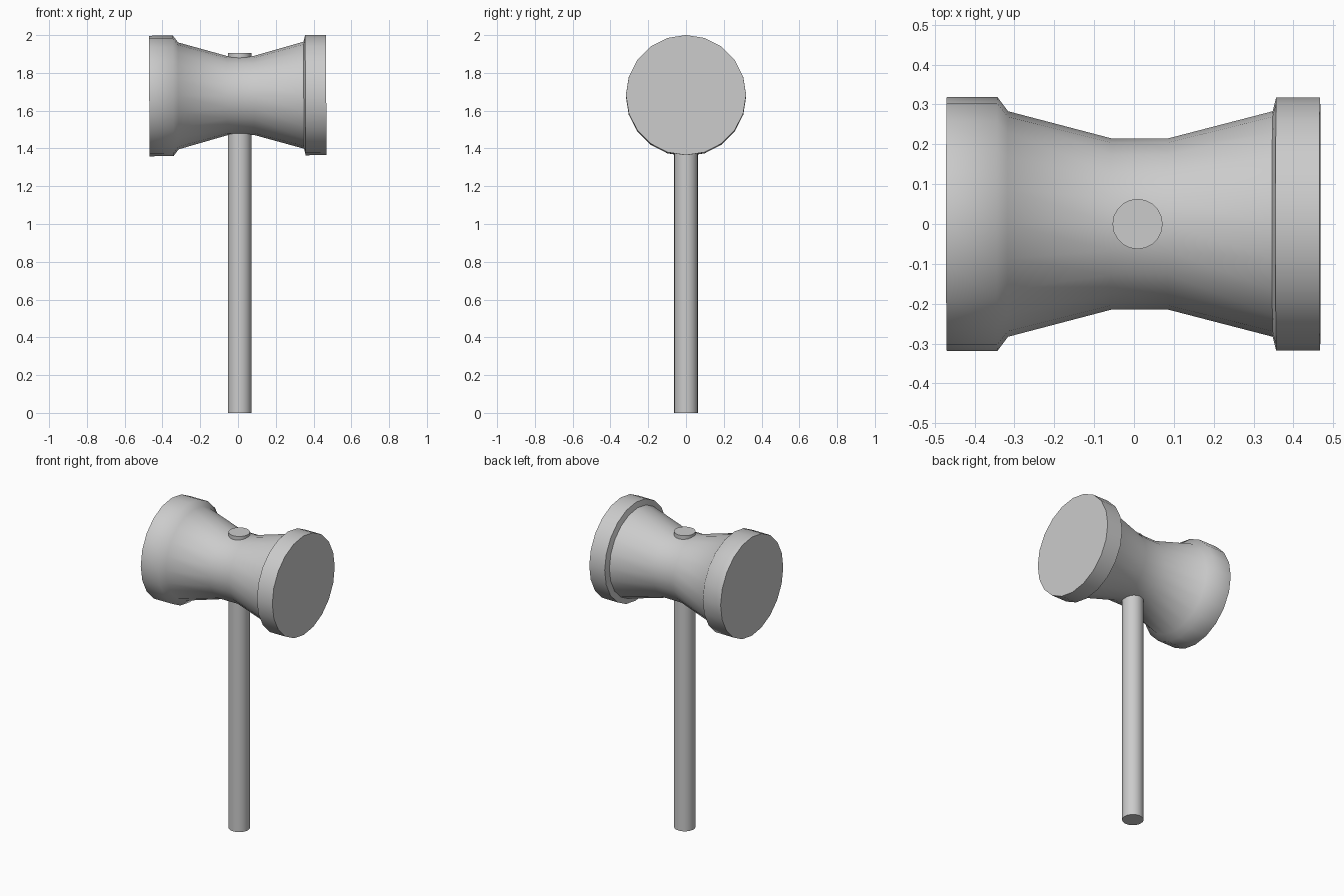
import bpy, bmesh, math
from mathutils import Matrix, Vector

if "Cube" in bpy.data.objects:
    bpy.data.objects.remove(bpy.data.objects["Cube"])


def lathe(name, profile, sides, matrix):
    """Closed solid of stacked rings (height, radius) around local z."""
    bm = bmesh.new()
    rings = []
    for h, r in profile:
        rings.append([bm.verts.new((r * math.cos(2 * math.pi * i / sides),
                                    r * math.sin(2 * math.pi * i / sides), h))
                      for i in range(sides)])
    for a, b in zip(rings, rings[1:]):
        for i in range(sides):
            j = (i + 1) % sides
            bm.faces.new((a[i], a[j], b[j], b[i]))
    bm.faces.new(rings[0][::-1])
    bm.faces.new(rings[-1])
    bm.transform(matrix)
    bmesh.ops.recalc_face_normals(bm, faces=bm.faces)
    mesh = bpy.data.meshes.new(name)
    bm.to_mesh(mesh)
    bm.free()
    obj = bpy.data.objects.new(name, mesh)
    bpy.context.collection.objects.link(obj)
    bpy.ops.object.select_all(action='DESELECT')
    obj.select_set(True)
    bpy.context.view_layer.objects.active = obj
    bpy.ops.object.shade_smooth_by_angle(angle=math.radians(54))
    return obj


# Waisted head with a soft flare on the left and a crisp collar on the right
head_profile = [(-0.47, 0.319), (-0.343, 0.319), (-0.316, 0.283),
                (-0.057, 0.215), (0.086, 0.215), (0.348, 0.283),
                (0.357, 0.318), (0.467, 0.318)]
# Local z becomes world x, with a very slight upward lean to the right
lay_down = Matrix.Translation((0, 0, 1.68)) @ Matrix.Rotation(math.radians(89.7), 4, 'Y')
head = lathe("mallet_head", head_profile, 20, lay_down)
# The waist is slightly flattened vertically
for v in head.data.vertices:
    if -0.1 < v.co.x < 0.12:
        v.co.z = 1.68 + (v.co.z - 1.68) * 0.975

# Straight handle passing through the head
lathe("handle", [(0, 0.063), (1.905, 0.063)], 20, Matrix.Translation((0.009, 0, 0)))
